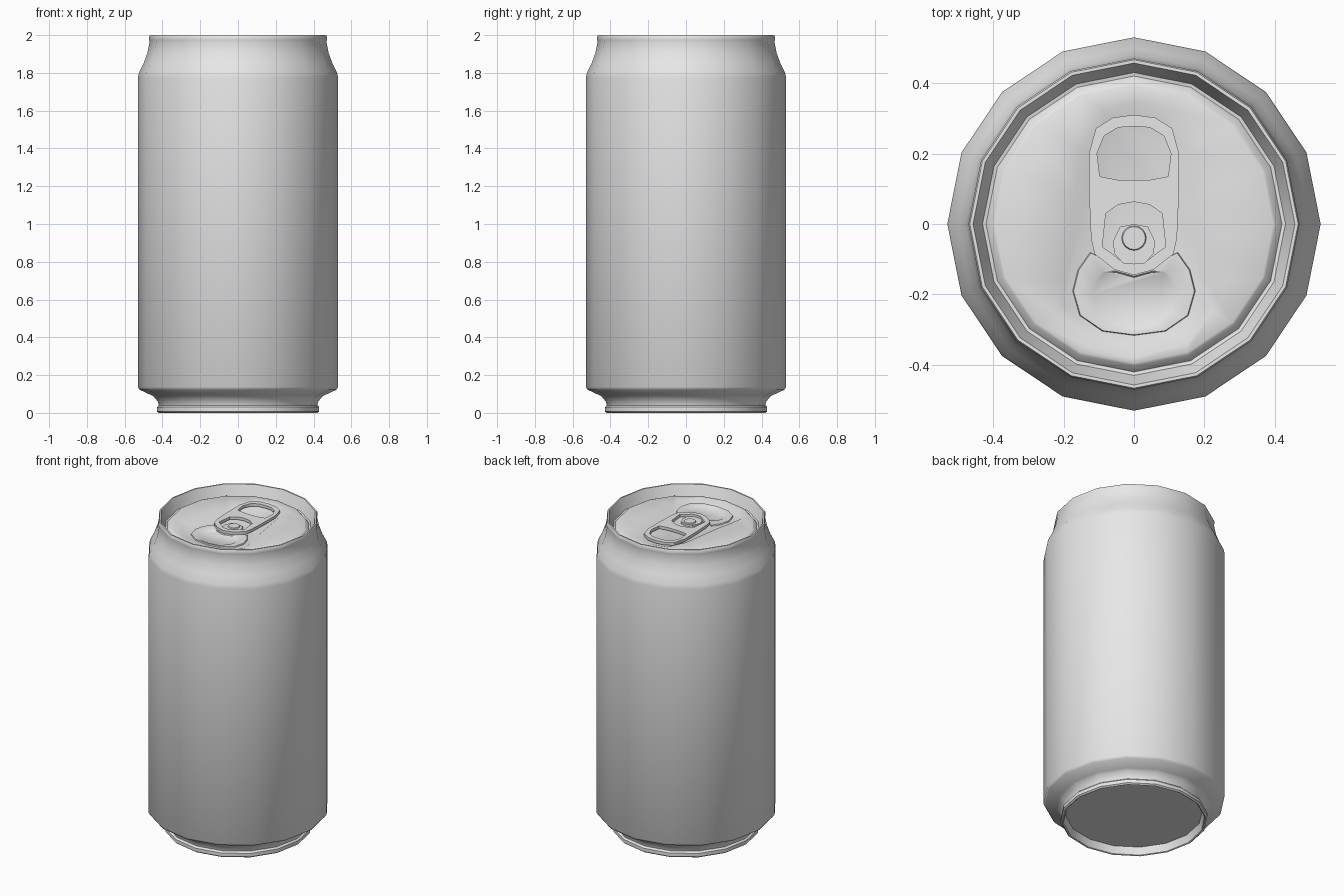
import bpy, bmesh, math

cube = bpy.data.objects.get("Cube")
if cube:
    bpy.data.objects.remove(cube, do_unlink=True)

SIDES = 16
GREY = (0.8, 0.8, 0.8, 1.0)
metal = bpy.data.materials.new("plain grey metal")
metal.use_nodes = True
metal.diffuse_color = GREY
bsdf = next(n for n in metal.node_tree.nodes if n.type == 'BSDF_PRINCIPLED')
bsdf.inputs["Base Color"].default_value = GREY


def finish(obj, angle=40):
    """Give the part its material and smooth its shading."""
    obj.data.materials.clear()
    obj.data.materials.append(metal)
    bpy.ops.object.select_all(action='DESELECT')
    obj.select_set(True)
    bpy.context.view_layer.objects.active = obj
    bpy.ops.object.shade_smooth_by_angle(angle=math.radians(angle))


def circle(r):
    """Ring of points, counter-clockwise from the back."""
    steps = [2 * math.pi * i / SIDES for i in range(SIDES)]
    return [(-r * math.sin(a), r * math.cos(a)) for a in steps]


def mirrored(half):
    """Closed outline from one half, listed from back to front."""
    left = [(-x, y) for x, y in half]
    right = [p for p in reversed(half) if p[0] > 0]
    return left + right


def scaled(points, s, cy=0.0):
    return [(x * s, cy + (y - cy) * s) for x, y in points]


def loft(name, rings, cap_start=False):
    """Skin a stack of (outline, height) rings and cap the last one."""
    bm = bmesh.new()
    loops = [[bm.verts.new((x, y, z)) for x, y in pts] for pts, z in rings]
    for a, b in zip(loops, loops[1:]):
        for i in range(len(a)):
            j = (i + 1) % len(a)
            bm.faces.new((a[i], a[j], b[j], b[i]))
    if cap_start:
        bm.faces.new(loops[0][::-1])
        bm.faces.new(loops[-1])
    elif name != "can_body":
        bm.faces.new(loops[-1])
    else:
        bm.faces.new(loops[0][::-1])
    mesh = bpy.data.meshes.new(name)
    bm.to_mesh(mesh)
    bm.free()
    obj = bpy.data.objects.new(name, mesh)
    bpy.context.collection.objects.link(obj)
    finish(obj)
    return obj


# Can body: recessed base, foot ring, straight wall, neck and rim
body = [(0.40, 0.05), (0.413, 0.004), (0.42, 0.0), (0.43, 0.008),
        (0.43, 0.03), (0.42, 0.04), (0.425, 0.06), (0.445, 0.085),
        (0.455, 0.092), (0.52, 0.122), (0.53, 0.137), (0.53, 1.775),
        (0.525, 1.80), (0.50, 1.85), (0.48, 1.905), (0.468, 1.965),
        (0.47, 1.973), (0.47, 1.993), (0.466, 2.0), (0.457, 2.0)]
loft("can_body", [(circle(r), z) for r, z in body])

# Lid: sloping wall, groove, raised panel and a shallow teardrop recess
teardrop = mirrored([(0, .345), (.09, .325), (.145, .21), (.165, .08),
                     (.185, -.05), (.21, -.17), (.225, -.25),
                     (.15, -.34), (0, -.38)])
FLOOR = 1.94
lid = [(circle(r), z) for r, z in
       [(0.457, 2.0), (0.43, 1.93), (0.42, 1.928), (0.402, 1.95), (0.395, 1.953)]]
lid += [(teardrop, 1.953), (scaled(teardrop, 0.90, -0.03), FLOOR)]
loft("lid", lid)

# Mouth: low bead around a sunken opening panel
mouth = mirrored([(0, -.135), (.06, -.11), (.125, -.08), (.16, -.13),
                  (.175, -.19), (.155, -.26), (.09, -.305), (0, -.317)])
inner = mirrored([(0, -.152), (.05, -.138), (.085, -.14), (.108, -.165),
                  (.12, -.20), (.105, -.25), (.06, -.285), (0, -.295)])
loft("mouth_panel", [(mouth, FLOOR - 0.002), (scaled(mouth, 0.98, -0.2), FLOOR + 0.007),
                     (scaled(inner, 1.08, -0.2), FLOOR + 0.007), (inner, FLOOR + 0.002)])

# Pull tab: flat plate with a finger hole and a rivet window
tab_outline = mirrored([(0, .31), (.06, .302), (.108, .272), (.128, .20),
                        (.128, .10), (.122, -.04), (.112, -.085),
                        (.055, -.13), (0, -.145)])
finger_hole = mirrored([(0, .277), (.045, .274), (.085, .25), (.105, .20),
                        (.097, .135), (.045, .125), (0, .125)])
window = mirrored([(0, .063), (.045, .055), (.08, .03), (.09, -.065),
                   (.065, -.082), (.03, -.11), (0, -.113)])
curve = bpy.data.curves.new("pull_tab", 'CURVE')
curve.dimensions = '2D'
curve.fill_mode = 'BOTH'
curve.extrude = 0.009
for outline in (tab_outline, finger_hole, window):
    spline = curve.splines.new('POLY')
    spline.points.add(len(outline) - 1)
    for point, (x, y) in zip(spline.points, outline):
        point.co = (x, y, 0, 1)
    spline.use_cyclic_u = True
tab = bpy.data.objects.new("pull_tab", curve)
tab.location.z = FLOOR + 0.017
bpy.context.collection.objects.link(tab)
bpy.ops.object.select_all(action='DESELECT')
tab.select_set(True)
bpy.context.view_layer.objects.active = tab
bpy.ops.object.convert(target='MESH')
finish(bpy.context.object)

# Tongue in the window and the rivet that holds it
tongue = mirrored([(0, 0.0), (.04, -.008), (.06, -.05), (.055, -.085),
                   (.03, -.112), (0, -.114)])
loft("rivet_tongue", [(tongue, FLOOR - 0.001), (tongue, FLOOR + 0.012)], True)
rivet = [(x, y - 0.04) for x, y in circle(0.036)]
loft("rivet", [(rivet, FLOOR + 0.01), (scaled(rivet, 0.9, -0.04), FLOOR + 0.018)], True)
